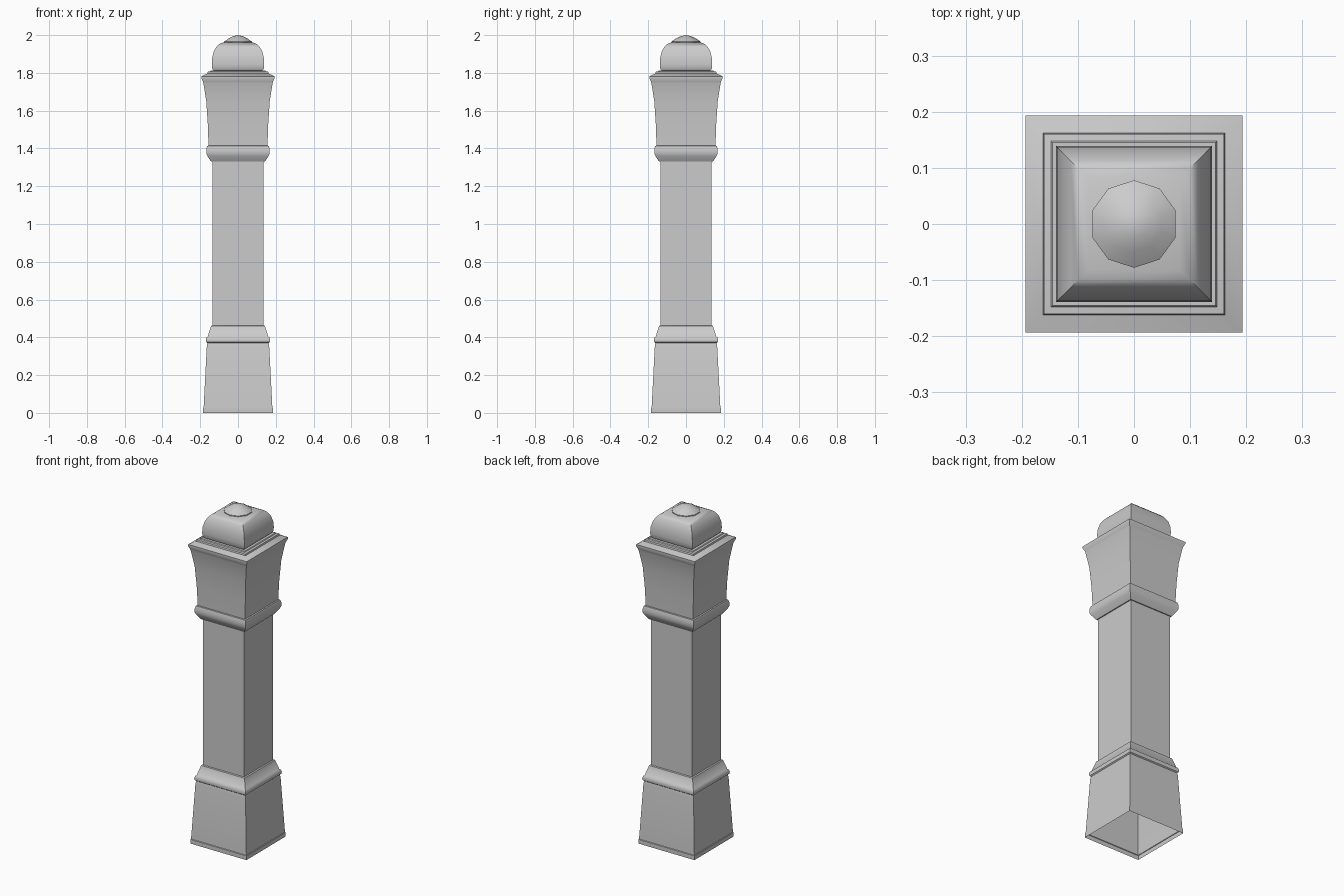
import bpy, bmesh
from math import cos, sin, pi, radians

if "Cube" in bpy.data.objects:
    bpy.data.objects.remove(bpy.data.objects["Cube"])


def loft(name, profile, sides, start, cap_top=False):
    """Stack regular rings of (radius, height); square radii are half widths."""
    bm = bmesh.new()
    scale = 2 ** 0.5 if sides == 4 else 1
    rings = []
    for r, z in profile:
        if r == 0:
            rings.append([bm.verts.new((0, 0, z))] * sides)
        else:
            rings.append([bm.verts.new((r * scale * cos(start + 2 * pi * i / sides),
                                        r * scale * sin(start + 2 * pi * i / sides), z))
                          for i in range(sides)])
    for (_, zt), low, high in zip(profile[1:], rings, rings[1:]):
        for i in range(sides):
            j = (i + 1) % sides
            face = [low[i], low[j], high[j]]
            if high[i] is not high[j]:
                face.append(high[i])
            bm.faces.new(face)
    if cap_top:
        bm.faces.new(rings[-1])
    mesh = bpy.data.meshes.new(name)
    bm.to_mesh(mesh)
    bm.free()
    obj = bpy.data.objects.new(name, mesh)
    bpy.context.collection.objects.link(obj)
    bpy.ops.object.select_all(action='DESELECT')
    obj.select_set(True)
    bpy.context.view_layer.objects.active = obj
    bpy.ops.object.shade_smooth_by_angle(angle=radians(40))
    return obj


def square(name, profile, cap_top=False):
    return loft(name, profile, 4, pi / 4, cap_top)


# Tapered plinth, open underneath, with its moulding
square("base", [(0.185, 0), (0.185, 0.025), (0.182, 0.027), (0.165, 0.355),
                (0.162, 0.37), (0.168, 0.375), (0.170, 0.387), (0.166, 0.40),
                (0.160, 0.405), (0.143, 0.46), (0.136, 0.463)])

# Plain square shaft
square("shaft", [(0.136, 0.463), (0.136, 1.33)])

# Collar and flared head with stepped top
square("capital", [(0.136, 1.33), (0.142, 1.33), (0.162, 1.36), (0.168, 1.375),
                   (0.168, 1.395), (0.163, 1.413), (0.156, 1.415), (0.160, 1.53),
                   (0.168, 1.65), (0.183, 1.745), (0.186, 1.755), (0.193, 1.77),
                   (0.193, 1.782), (0.162, 1.797), (0.160, 1.806),
                   (0.148, 1.808), (0.145, 1.813), (0.130, 1.813)])

# Square cushion dome
square("dome", [(0.130, 1.813), (0.136, 1.82), (0.139, 1.845), (0.137, 1.88),
                (0.128, 1.915), (0.113, 1.94), (0.100, 1.952), (0.082, 1.960)], True)

# Ten-sided button on top
loft("finial", [(0.078, 1.958), (0.078, 1.965), (0.050, 1.984), (0.025, 1.995),
                (0, 2.0)], 10, pi / 2)
